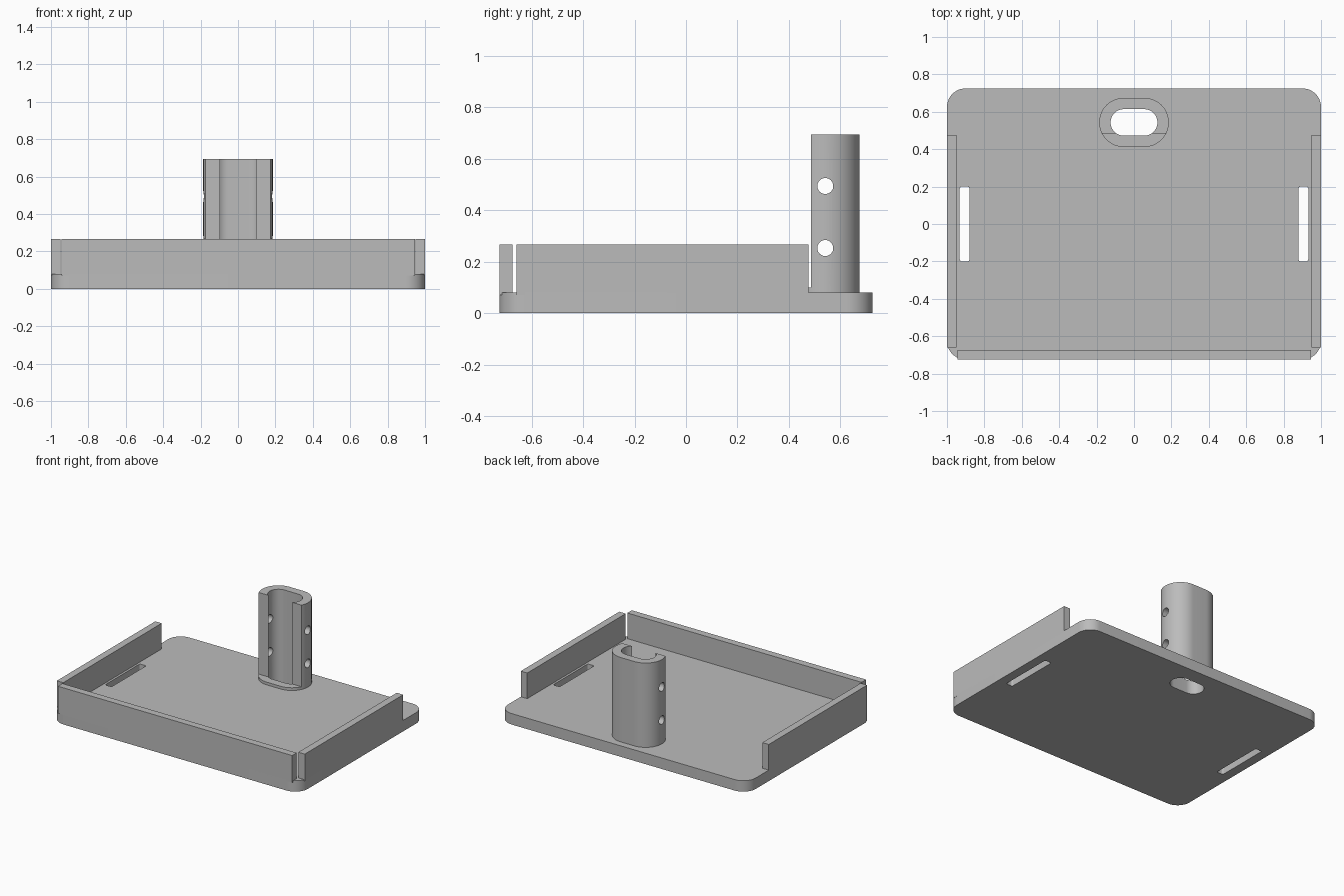
import bpy, bmesh
from math import pi, cos, sin, radians
from mathutils import Matrix

cube = bpy.data.objects.get("Cube")
if cube:
    bpy.data.objects.remove(cube, do_unlink=True)

grey = bpy.data.materials.new("light grey")
grey.use_nodes = True
grey.diffuse_color = (0.5, 0.5, 0.5, 1)
grey.node_tree.nodes["Principled BSDF"].inputs["Base Color"].default_value = grey.diffuse_color


def finish(name, bm):
    bmesh.ops.recalc_face_normals(bm, faces=bm.faces)
    mesh = bpy.data.meshes.new(name)
    bm.to_mesh(mesh)
    bm.free()
    mesh.materials.append(grey)
    obj = bpy.data.objects.new(name, mesh)
    bpy.context.collection.objects.link(obj)
    return obj


def prism(name, xs, ys, zs, radius=0, segments=12):
    """Upright block whose outline is a rectangle with rounded corners."""
    bm = bmesh.new()
    corners = [(xs[1], ys[1], -1, -1), (xs[0], ys[1], 1, -1),
               (xs[0], ys[0], 1, 1), (xs[1], ys[0], -1, 1)]
    verts = []
    for i, (x, y, sx, sy) in enumerate(corners):
        for k in range(segments + 1 if radius else 1):
            a = pi / 2 * (i + k / segments)
            verts.append(bm.verts.new((x + sx * radius + radius * cos(a),
                                       y + sy * radius + radius * sin(a), zs[0])))
    if not radius:
        for v, (x, y, _, _) in zip(verts, corners):
            v.co = (x, y, zs[0])
    face = bm.faces.new(verts)
    top = bmesh.ops.extrude_face_region(bm, geom=[face])["geom"]
    bmesh.ops.translate(bm, vec=(0, 0, zs[1] - zs[0]),
                        verts=[g for g in top if isinstance(g, bmesh.types.BMVert)])
    return finish(name, bm)


def cross_pin(name, y, z, radius):
    """Cylinder lying along x."""
    bm = bmesh.new()
    bmesh.ops.create_cone(bm, cap_ends=True, segments=32, radius1=radius, radius2=radius,
                          depth=1, matrix=Matrix.Translation((0, y, z)) @ Matrix.Rotation(pi / 2, 4, "Y"))
    return finish(name, bm)


def cut(obj, cutters):
    bpy.context.view_layer.objects.active = obj
    for c in cutters:
        mod = obj.modifiers.new("cut", "BOOLEAN")
        mod.operation = "DIFFERENCE"
        mod.solver = "EXACT"
        mod.object = c
        bpy.ops.object.modifier_apply(modifier=mod.name)
        bpy.data.objects.remove(c, do_unlink=True)


def bore():
    return prism("bore_cutter", (-0.125, 0.125), (0.472, 0.614), (-0.1, 0.9), 0.0705)


# Base plate with strap slots and cable opening
plate = prism("base_plate", (-1, 1), (-0.725, 0.725), (0, 0.08), 0.1)
slots = [prism("slot_cutter", sorted((s * 0.88, s * 0.932)), (-0.2, 0.2), (-0.1, 0.2), 0.012, 4)
         for s in (-1, 1)]
cut(plate, slots + [bore()])

# Retaining walls with open corners
walls = [prism("front_wall", (-0.945, 0.945), (-0.725, -0.673), (0.07, 0.267))]
for name, s in (("left_wall", 1), ("right_wall", -1)):
    walls.append(prism(name, sorted((s * 0.948, s)), (-0.659, 0.475), (0.07, 0.267)))

# Oval collar at the foot of the post
collar = prism("post_collar", (-0.186, 0.186), (0.412, 0.674), (0.08, 0.1), 0.1305, 16)
cut(collar, [bore()])

# Hollow post, open at the front and pierced by two cross holes
post = prism("hollow_post", (-0.186, 0.186), (0.412, 0.674), (0.1, 0.695), 0.1305, 16)
cut(post, [bore(),
           prism("front_cutter", (-0.5, 0.5), (0.2, 0.485), (0, 0.9)),
           cross_pin("lower_pin_cutter", 0.541, 0.253, 0.031),
           cross_pin("upper_pin_cutter", 0.541, 0.494, 0.031)])

# Smooth the rounded sides, keep the edges sharp
bpy.ops.object.select_all(action="DESELECT")
for obj in [plate, collar, post] + walls:
    obj.select_set(True)
bpy.context.view_layer.objects.active = plate
bpy.ops.object.shade_smooth_by_angle(angle=radians(30))
